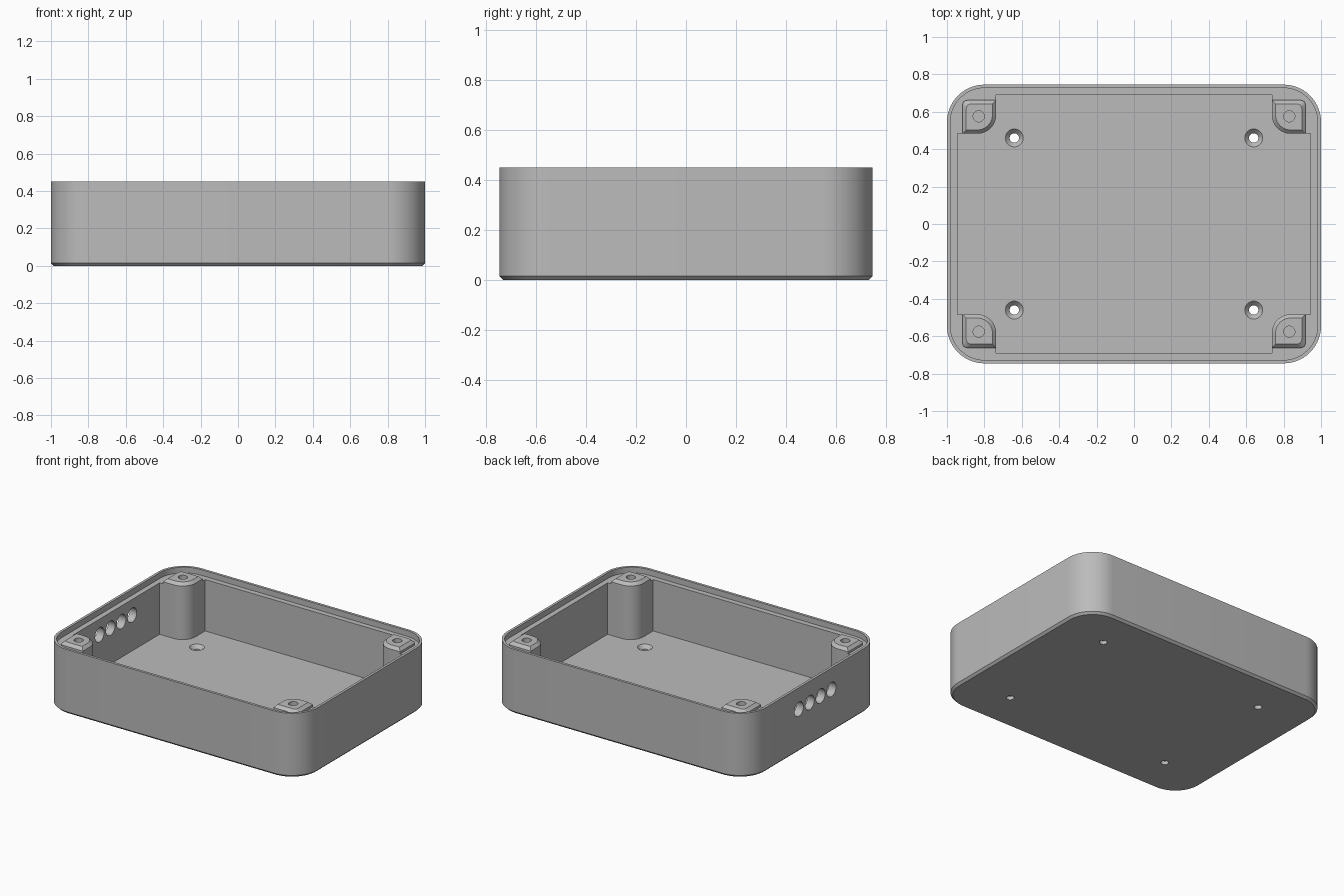
import bpy, bmesh, math
from mathutils import Matrix

if "Cube" in bpy.data.objects:
    bpy.data.objects.remove(bpy.data.objects["Cube"])

HX, HY, H, R = 1.0, 0.745, 0.45, 0.2     # outer size and corner radius
FLOOR, LEDGE = 0.05, 0.41
PX, PY, PR = 0.737, 0.483, 0.1           # inner edges of the corner posts
CORNERS = [(1, 1), (-1, 1), (-1, -1), (1, -1)]

grey = bpy.data.materials.new("plain_grey")
grey.diffuse_color = (0.5, 0.5, 0.5, 1)
grey.use_nodes = True
grey.node_tree.nodes["Principled BSDF"].inputs["Base Color"].default_value = grey.diffuse_color


def arc(cx, cy, r, a0, a1, n=14):
    return [(cx + r * math.cos(math.radians(a0 + (a1 - a0) * i / n)),
             cy + r * math.sin(math.radians(a0 + (a1 - a0) * i / n))) for i in range(n + 1)]


def rounded_rect(inset):
    r, x, y = R - inset, HX - R, HY - R
    pts = []
    for k, (sx, sy) in enumerate(CORNERS):
        pts += arc(sx * x, sy * y, r, 90 * k, 90 * k + 90)
    return pts


def circle(cx, cy, r):
    return arc(cx, cy, r, 0, 360, 32)[:-1]


def loft(bm, rings):
    """Closed solid from (outline, z) rings with equal point counts."""
    loops = [[bm.verts.new((x, y, z)) for x, y in pts] for pts, z in rings]
    faces = [bm.faces.new(loops[0]), bm.faces.new(loops[-1])]
    n = len(loops[0])
    for a, b in zip(loops, loops[1:]):
        for i in range(n):
            j = (i + 1) % n
            faces.append(bm.faces.new((a[i], a[j], b[j], b[i])))
    bmesh.ops.recalc_face_normals(bm, faces=faces)
    return [v for loop in loops for v in loop]


def finish(name, bm):
    me = bpy.data.meshes.new(name)
    bm.to_mesh(me)
    bm.free()
    me.materials.append(grey)
    ob = bpy.data.objects.new(name, me)
    bpy.context.collection.objects.link(ob)
    return ob


def cut(ob, cutter):
    mod = ob.modifiers.new("cut", 'BOOLEAN')
    mod.operation, mod.solver, mod.object = 'DIFFERENCE', 'EXACT', cutter
    bpy.context.view_layer.objects.active = ob
    bpy.ops.object.modifier_apply(modifier=mod.name)


# Outer case with chamfered bottom edge
bm = bmesh.new()
loft(bm, [(rounded_rect(0.015), 0), (rounded_rect(0), 0.015), (rounded_rect(0), H)])
case = finish("case_body", bm)

# Lid recess that leaves a thin lip
bm = bmesh.new()
loft(bm, [(rounded_rect(0.018), LEDGE), (rounded_rect(0.018), H + 0.1)])
lid_recess = finish("lid_recess_cutter", bm)

# Cavity outline that leaves a rounded post in each corner
outline = []
for sx, sy in CORNERS:
    part = [(0.945, PY)] + arc(PX + PR, PY + PR, PR, 270, 180) + [(PX, 0.69)]
    part = [(sx * x, sy * y) for x, y in part]
    outline += part if sx * sy > 0 else part[::-1]
bm = bmesh.new()
loft(bm, [(outline, FLOOR), (outline, H + 0.05)])
cavity = finish("cavity_cutter", bm)

# Countersunk floor holes
bm = bmesh.new()
for sx, sy in CORNERS:
    c = (sx * 0.64, sy * 0.46)
    loft(bm, [(circle(*c, 0.025), -0.05), (circle(*c, 0.025), 0.025),
              (circle(*c, 0.048), FLOOR), (circle(*c, 0.048), FLOOR + 0.03)])
floor_holes = finish("floor_hole_cutter", bm)

# Row of cable holes through the left wall
bm = bmesh.new()
for i in range(4):
    verts = loft(bm, [(circle(0, 0, 0.05), -0.06), (circle(0, 0, 0.05), 0.1)])
    bmesh.ops.transform(bm, verts=verts, matrix=Matrix.Translation((-0.99, -0.18 + 0.12 * i, 0.3))
                        @ Matrix.Rotation(math.pi / 2, 4, 'Y'))
cable_holes = finish("cable_hole_cutter", bm)

# Screw holes in the posts
bm = bmesh.new()
for sx, sy in CORNERS:
    c = circle(sx * 0.83, sy * 0.576, 0.03)
    loft(bm, [(c, 0.15), (c, H + 0.1)])
screw_holes = finish("screw_hole_cutter", bm)


# Raised chamfered pads on the posts
def pad_outline(sx, sy, c):
    x0, x1, y0, y1 = PX + c, 0.917 - c, PY + c, 0.662 - c
    pts = arc(PX + PR, PY + PR, PR - c, 180, 270) + [(x1, y0)]
    pts += arc(x1 - 0.025, y1 - 0.025, 0.025, 0, 90, 4) + [(x0, y1)]
    return [(sx * x, sy * y) for x, y in pts]


bm = bmesh.new()
for sx, sy in CORNERS:
    loft(bm, [(pad_outline(sx, sy, 0), LEDGE), (pad_outline(sx, sy, 0), 0.425),
              (pad_outline(sx, sy, 0.02), 0.445)])
pads = finish("post_pads", bm)

cutters = (lid_recess, cavity, floor_holes, cable_holes, screw_holes)
for cutter in cutters:
    cut(case, cutter)
cut(pads, screw_holes)
for cutter in cutters:
    bpy.data.objects.remove(cutter)

# Smooth the round surfaces, keep edges crisp
for ob in (case, pads):
    bpy.ops.object.select_all(action='DESELECT')
    ob.select_set(True)
    bpy.context.view_layer.objects.active = ob
    bpy.ops.object.shade_smooth_by_angle(angle=math.radians(30))
